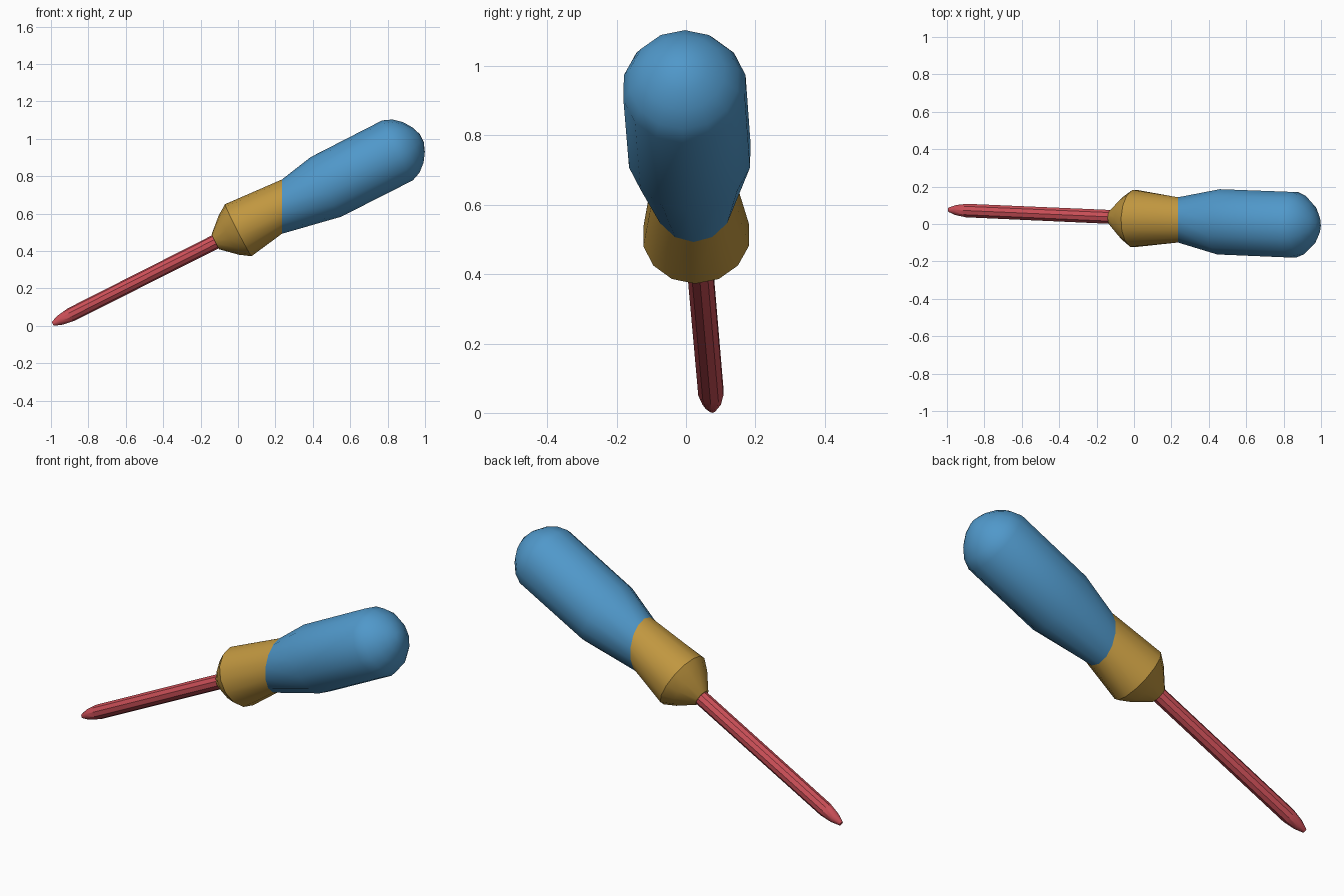
import bpy, bmesh, math
from mathutils import Vector

cube = bpy.data.objects.get("Cube")
if cube:
    bpy.data.objects.remove(cube, do_unlink=True)


def material(name, rgb):
    m = bpy.data.materials.new(name)
    m.use_nodes = True
    m.diffuse_color = (*rgb, 1)
    bsdf = m.node_tree.nodes["Principled BSDF"]
    bsdf.inputs["Base Color"].default_value = (*rgb, 1)
    bsdf.inputs["Roughness"].default_value = 0.7
    return m


def rings(origin, axis, profile, sides):
    """Rings across an axis, one per (distance, radius) of the profile."""
    d = axis.normalized()
    side = Vector((0, 0, 1)).cross(d).normalized()
    up = d.cross(side)
    out = []
    for s, r in profile:
        out.append([origin + d * s + (side * math.cos(a) + up * math.sin(a)) * r
                    for a in (2 * math.pi * (i + 0.5) / sides for i in range(sides))])
    return out


def upright_ring(center, half_y, half_z, sides):
    """Ring in the vertical plane where the collar meets the grip."""
    return [center + Vector((0, half_y * math.cos(a), half_z * math.sin(a)))
            for a in (2 * math.pi * (i + 0.5) / sides for i in range(sides))]


def loft(name, ring_list, mat):
    bm = bmesh.new()
    loops = [[bm.verts.new(p) for p in ring] for ring in ring_list]
    n = len(loops[0])
    for a, b in zip(loops, loops[1:]):
        for i in range(n):
            j = (i + 1) % n
            bm.faces.new((a[i], a[j], b[j], b[i]))
    bm.faces.new(loops[0])
    bm.faces.new(loops[-1])
    bmesh.ops.recalc_face_normals(bm, faces=bm.faces)
    mesh = bpy.data.meshes.new(name)
    bm.to_mesh(mesh)
    bm.free()
    mesh.materials.append(mat)
    ob = bpy.data.objects.new(name, mesh)
    bpy.context.collection.objects.link(ob)
    bpy.ops.object.select_all(action='DESELECT')
    ob.select_set(True)
    bpy.context.view_layer.objects.active = ob
    bpy.ops.object.shade_smooth_by_angle(angle=math.radians(35))
    return ob


blue = material("grip blue", (0.08, 0.314, 0.59))
gold = material("collar gold", (0.533, 0.31, 0.051))
red = material("shaft red", (0.61, 0.08, 0.098))

SIDES = 14
axis = Vector((1, -0.04, 0.51))
waist = Vector((0.24, 0.02, 0.633))
joint = upright_ring(Vector((0.235, 0.022, 0.6375)), 0.124, 0.145, SIDES)

# Grip: flares from the waist, then a rounded end
grip_profile = [(0.255, 0.179), (0.685, 0.18), (0.735, 0.16),
                (0.78, 0.121), (0.812, 0.073), (0.83, 0.025)]
grip_origin = waist + Vector((0.003, 0, -0.006))
loft("grip", [joint] + rings(grip_origin, axis, grip_profile, SIDES), blue)

# Collar: blunt nose widening to a shoulder, then narrowing to the waist
collar_profile = [(-0.405, 0.045), (-0.325, 0.118), (-0.268, 0.156)]
loft("collar", rings(waist, axis, collar_profile, SIDES) + [joint], gold)

# Shaft with tapered tip
tip = Vector((-0.99, 0.076, 0.011))
shaft_axis = Vector((-0.08, 0.036, 0.47)) - tip
shaft_profile = [(0, 0.012), (0.045, 0.028), (0.11, 0.038), (1.02, 0.039)]
loft("shaft", rings(tip, shaft_axis, shaft_profile, 10), red)
